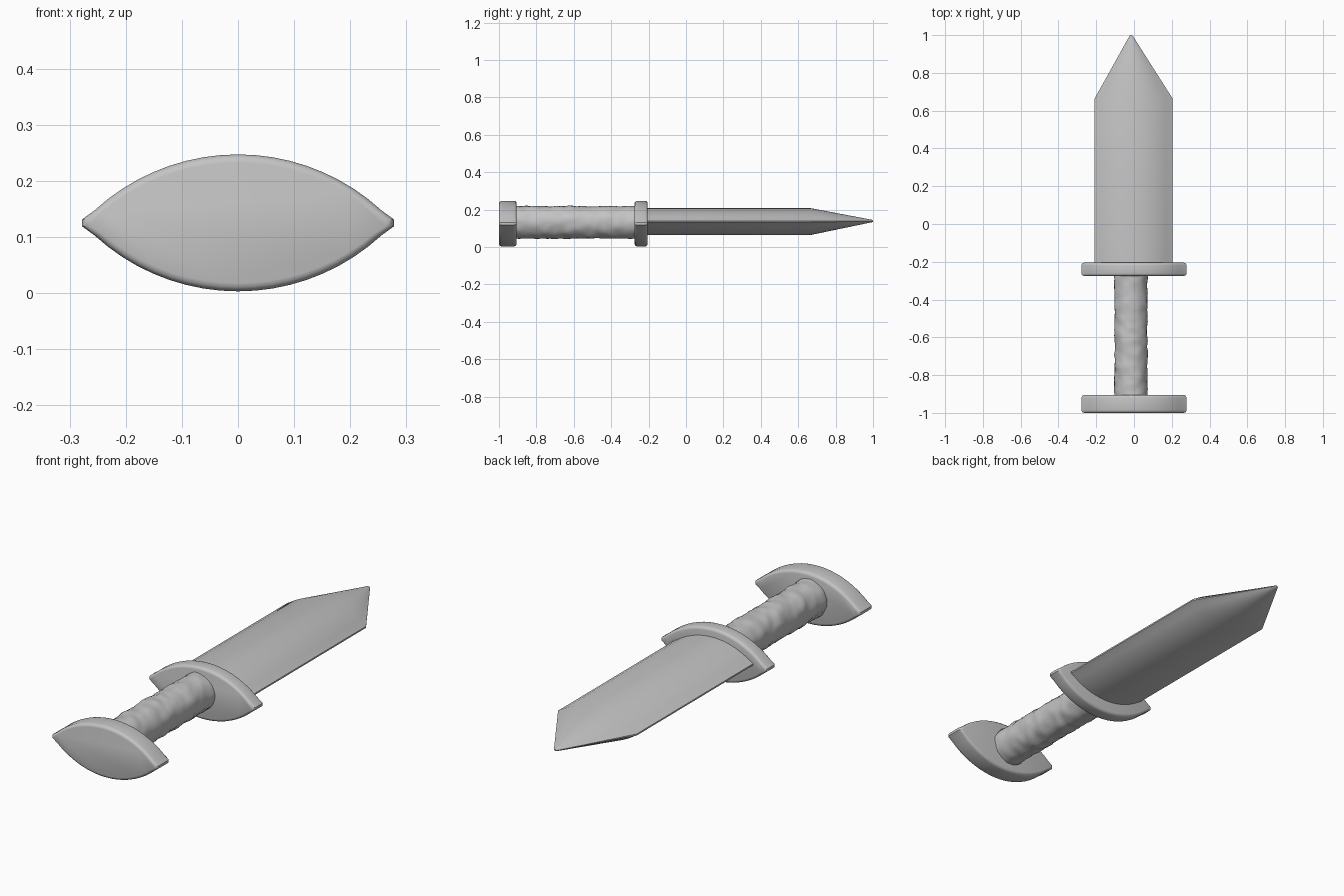
import bpy, bmesh, math
from mathutils import Vector, noise

cube = bpy.data.objects.get("Cube")
if cube:
    bpy.data.objects.remove(cube, do_unlink=True)

MID_Z = 0.132

grey = bpy.data.materials.new("plain grey")
grey.use_nodes = True
grey.diffuse_color = (0.55, 0.55, 0.55, 1)
grey.node_tree.nodes["Principled BSDF"].inputs["Base Color"].default_value = (0.55, 0.55, 0.55, 1)


def lens(w, h, steps=20):
    """Closed outline of two circular arcs with slightly blunted points."""
    r = (w * w + h * h) / (2 * h)
    a = math.asin(w / r)
    upper = []
    for i in range(steps + 1):
        t = a * (1 - 2 * i / steps)
        upper.append((r * math.sin(t), r * math.cos(t) - (r - h)))
    blunt = 0.05 * h
    upper[0], upper[-1] = (w, blunt), (-w, blunt)
    return upper + [(x, -z) for x, z in reversed(upper)]


def ellipse(rx, rz, steps=32):
    return [(rx * math.cos(2 * math.pi * i / steps), rz * math.sin(2 * math.pi * i / steps))
            for i in range(steps)]


def loft(name, outline, sections, angle=35, rough=0.0):
    """Skin an outline through sections given as (y, scale x, scale z, centre x, centre z)."""
    bm = bmesh.new()
    rings = []
    for y, sx, sz, cx, cz in sections:
        ring = []
        for x, z in outline:
            p = Vector((cx + x * sx, y, cz + z * sz))
            if rough:
                out = Vector((x, 0, z)).normalized()
                p += out * rough * (noise.noise(p * 22) + 0.5 * noise.noise(p * 50))
            ring.append(bm.verts.new(p))
        rings.append(ring)
    n = len(outline)
    for a, b in zip(rings, rings[1:]):
        for i in range(n):
            j = (i + 1) % n
            bm.faces.new((a[i], a[j], b[j], b[i]))
    bm.faces.new(rings[0])
    bm.faces.new(rings[-1])
    bmesh.ops.recalc_face_normals(bm, faces=bm.faces)
    mesh = bpy.data.meshes.new(name)
    bm.to_mesh(mesh)
    bm.free()
    mesh.materials.append(grey)
    obj = bpy.data.objects.new(name, mesh)
    bpy.context.collection.objects.link(obj)
    bpy.ops.object.select_all(action='DESELECT')
    obj.select_set(True)
    bpy.context.view_layer.objects.active = obj
    bpy.ops.object.shade_smooth_by_angle(angle=math.radians(angle))
    return obj


def rounded_plate(name, y0, y1, edge):
    """Lens-shaped plate with softened front and back rims."""
    sections = []
    for k in range(4):
        t = math.pi / 2 * k / 3
        inset = edge * (1 - math.sin(t))
        sections.append((y0 + edge * (1 - math.cos(t)),
                         1 - inset / 0.278, 1 - inset / 0.122, 0, MID_Z - 0.007))
    back = [(y0 + y1 - s[0],) + s[1:] for s in reversed(sections)]
    loft(name, lens(0.278, 0.122), sections + back, 40)


# Lens-shaped end cap and hand guard
rounded_plate("pommel", -1.0, -0.905, 0.015)
rounded_plate("guard", -0.275, -0.205, 0.014)

# Rough rounded handle
loft("grip", ellipse(0.087, 0.087),
     [(-0.92 + 0.66 * i / 44, 1, 1, -0.016, MID_Z) for i in range(45)], 60, rough=0.006)

# Blade with straight body and tapering point
loft("blade", lens(0.206, 0.072),
     [(-0.23, 1, 1, -0.002, 0.136), (0.665, 1, 1, -0.002, 0.136),
      (0.995, 0.045, 0.09, -0.015, 0.139), (1.0, 0.02, 0.04, -0.015, 0.139)], 20)
